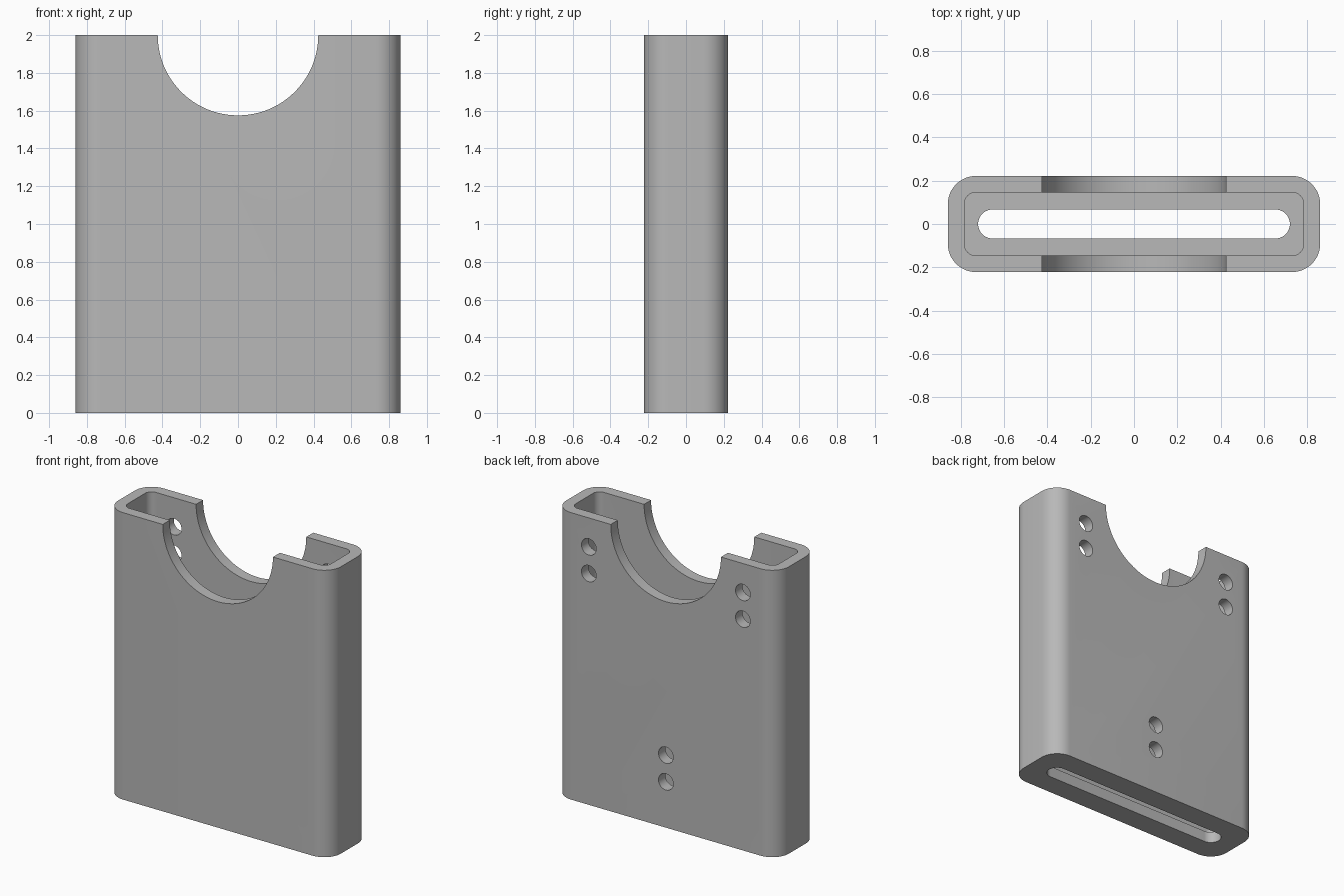
import bpy, bmesh
from math import pi, sin, cos, radians
from mathutils import Matrix

cube = bpy.data.objects.get("Cube")
if cube:
    bpy.data.objects.remove(cube, do_unlink=True)

HALF_X, HALF_Y, HEIGHT, WALL = 0.86, 0.222, 2.0, 0.077

grey = bpy.data.materials.new("plain grey")
grey.use_nodes = True
colour = (0.48, 0.48, 0.48, 1)
grey.diffuse_color = colour
grey.node_tree.nodes["Principled BSDF"].inputs["Base Color"].default_value = colour


def add_object(name, bm):
    bmesh.ops.recalc_face_normals(bm, faces=bm.faces)
    mesh = bpy.data.meshes.new(name)
    bm.to_mesh(mesh)
    bm.free()
    mesh.materials.append(grey)
    obj = bpy.data.objects.new(name, mesh)
    bpy.context.collection.objects.link(obj)
    return obj


def rounded_prism(name, hx, hy, radius, z0, z1, steps=12):
    """Upright prism with a rounded rectangular section."""
    bm = bmesh.new()
    verts = []
    for i, (sx, sy) in enumerate([(1, 1), (-1, 1), (-1, -1), (1, -1)]):
        for k in range(steps + 1):
            a = (i + k / steps) * pi / 2
            verts.append(bm.verts.new((sx * (hx - radius) + radius * cos(a),
                                       sy * (hy - radius) + radius * sin(a), z0)))
    face = bm.faces.new(verts)
    top = bmesh.ops.extrude_face_region(bm, geom=[face])["geom"]
    bmesh.ops.translate(bm, vec=(0, 0, z1 - z0),
                        verts=[v for v in top if isinstance(v, bmesh.types.BMVert)])
    return add_object(name, bm)


def drill(name, x, y, z, radius, depth, sides):
    """Cylinder lying along y."""
    bm = bmesh.new()
    bmesh.ops.create_cone(bm, cap_ends=True, segments=sides, radius1=radius,
                          radius2=radius, depth=depth,
                          matrix=Matrix.Translation((x, y, z)) @ Matrix.Rotation(pi / 2, 4, 'X'))
    return add_object(name, bm)


# Outer shell
body = rounded_prism("holder_body", HALF_X, HALF_Y, 0.13, 0, HEIGHT)

# Pocket, floor slot and thumb notch
cutters = [
    rounded_prism("pocket_cutter", HALF_X - WALL, HALF_Y - WALL, 0.05, WALL, HEIGHT + 0.2),
    rounded_prism("floor_slot_cutter", 0.72, 0.067, 0.0668, -0.1, 0.2),
    drill("thumb_notch_cutter", 0, 0, HEIGHT, 0.425, 1, 96),
]

# Paired screw holes through the back wall only
for x, z in [(-0.594, 1.705), (0.594, 1.705), (0, 0.412)]:
    for dz in (-0.093, 0.093):
        cutters.append(drill("screw_hole_cutter", x, HALF_Y, z + dz, 0.057, 0.25, 32))

for cutter in cutters:
    mod = body.modifiers.new(cutter.name, 'BOOLEAN')
    mod.operation = 'DIFFERENCE'
    mod.solver = 'EXACT'
    mod.object = cutter

bpy.ops.object.select_all(action='DESELECT')
body.select_set(True)
bpy.context.view_layer.objects.active = body
for mod in list(body.modifiers):
    bpy.ops.object.modifier_apply(modifier=mod.name)
for cutter in cutters:
    bpy.data.objects.remove(cutter, do_unlink=True)

bpy.ops.object.shade_smooth_by_angle(angle=radians(30))
